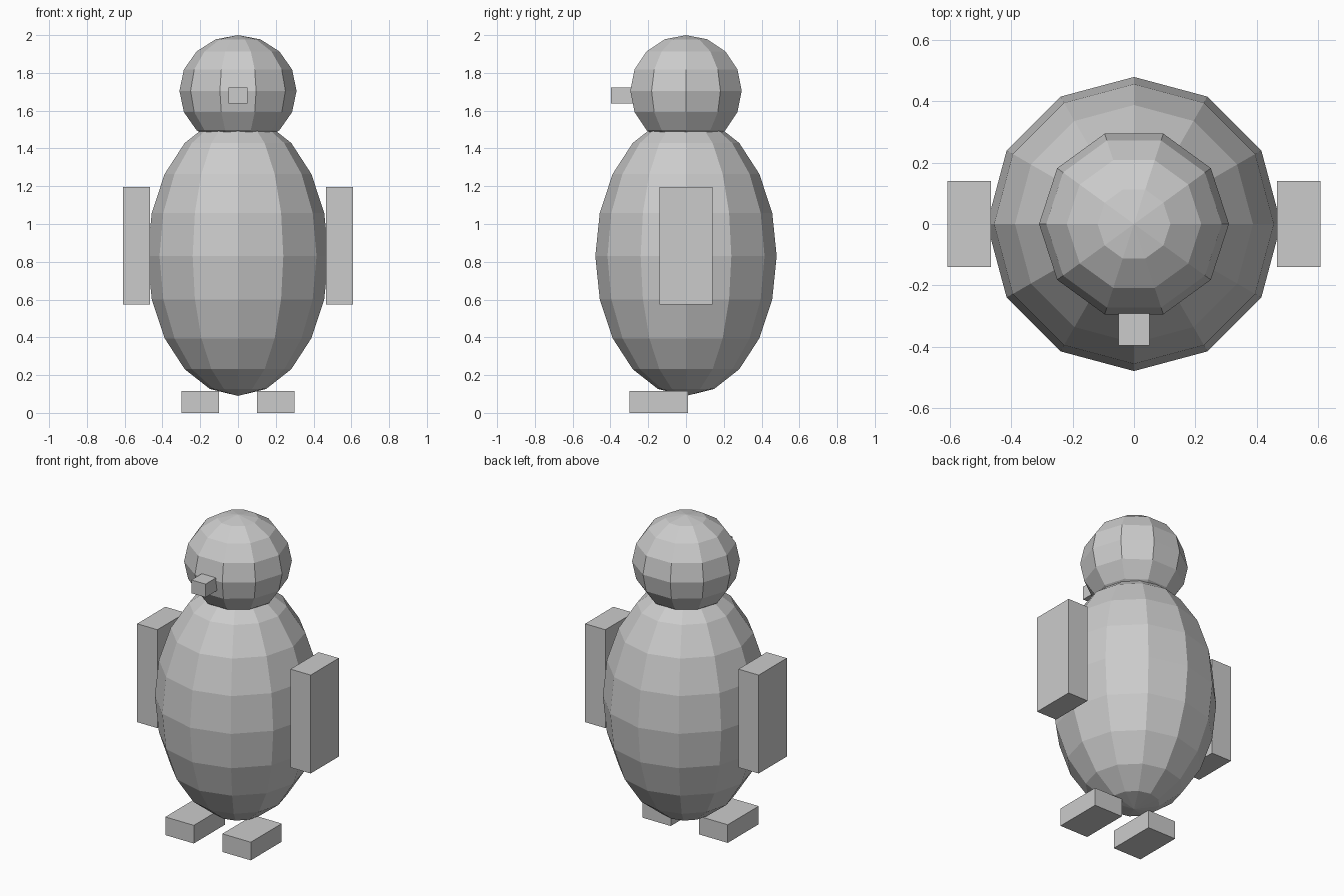
import bpy, bmesh
from math import sin, cos, pi, tau

if "Cube" in bpy.data.objects:
    bpy.data.objects.remove(bpy.data.objects["Cube"])


def finish(name, bm):
    bmesh.ops.recalc_face_normals(bm, faces=bm.faces[:])
    mesh = bpy.data.meshes.new(name)
    bm.to_mesh(mesh)
    bm.free()
    ob = bpy.data.objects.new(name, mesh)
    bpy.context.collection.objects.link(ob)
    return ob


def ellipsoid(name, z, radius, half_height, segments, rings):
    """Low-poly ball: half-ellipse profile in the XZ plane spun about z."""
    bm = bmesh.new()
    angles = [-pi / 2 + pi * i / rings for i in range(rings + 1)]
    verts = [bm.verts.new((radius * cos(a), 0, z + half_height * sin(a))) for a in angles]
    edges = [bm.edges.new(pair) for pair in zip(verts, verts[1:])]
    bmesh.ops.spin(bm, geom=verts + edges, cent=(0, 0, 0), axis=(0, 0, 1),
                   angle=tau, steps=segments)
    bmesh.ops.remove_doubles(bm, verts=bm.verts[:], dist=1e-4)
    return finish(name, bm)


def box(name, x, y, z):
    """Box from (min, max) extents on each axis."""
    bm = bmesh.new()
    bmesh.ops.create_cube(bm, size=1)
    for v in bm.verts:
        v.co = [lo + (c + 0.5) * (hi - lo) for c, (lo, hi) in zip(v.co, (x, y, z))]
    return finish(name, bm)


# Body and head
ellipsoid("body", 0.83, 0.48, 0.74, 12, 10)
ellipsoid("head", 1.705, 0.31, 0.295, 10, 8)

# Beak, sunk into the face
box("beak", (-0.05, 0.05), (-0.396, -0.20), (1.638, 1.722))

# Wings and feet on both sides
for side, s in (("left", 1), ("right", -1)):
    box(f"{side}_wing", sorted((s * 0.467, s * 0.609)), (-0.141, 0.141), (0.573, 1.197))
    box(f"{side}_foot", sorted((s * 0.10, s * 0.30)), (-0.30, 0.01), (0, 0.115))
